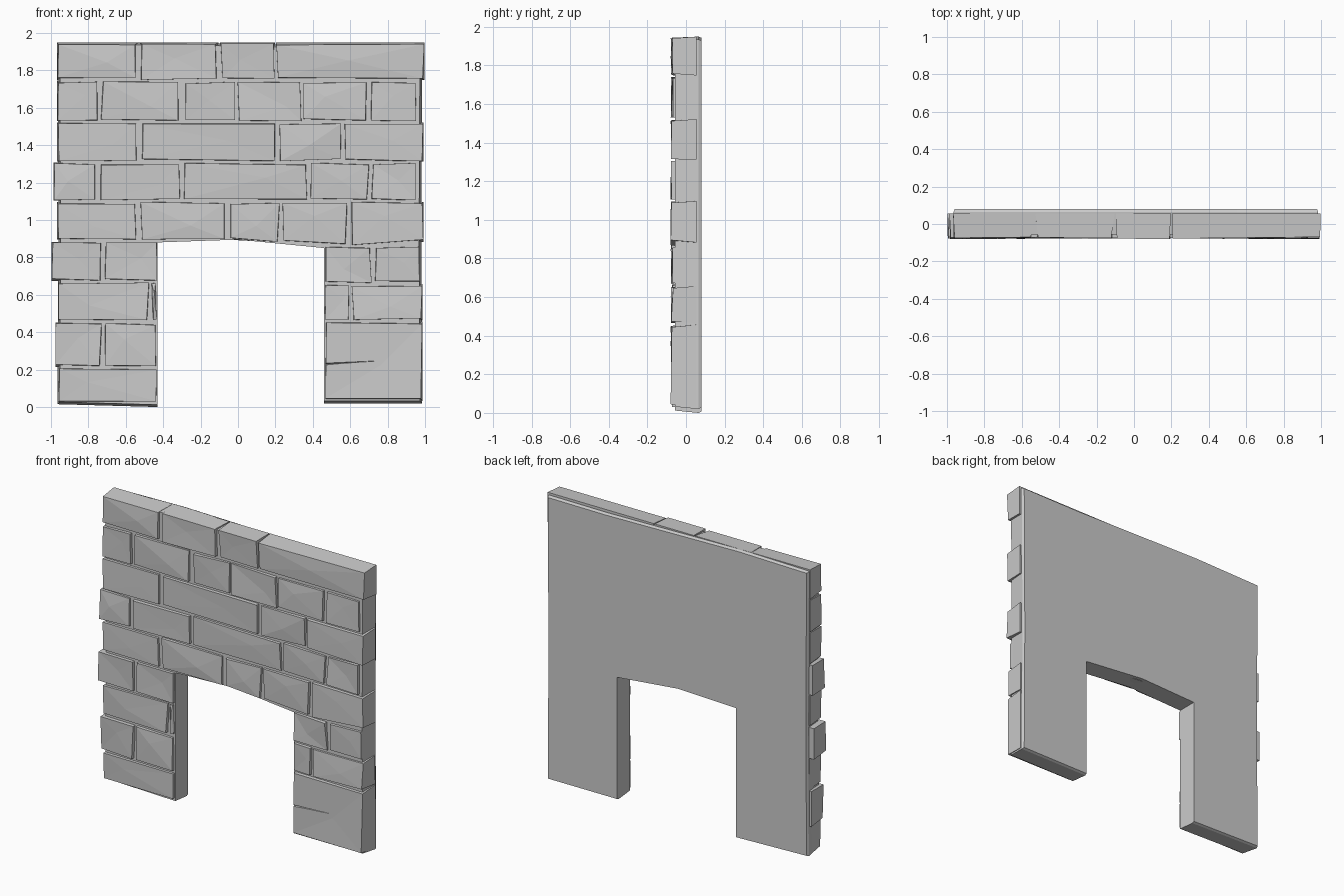
import bpy, bmesh, random
from mathutils import Vector

if "Cube" in bpy.data.objects:
    bpy.data.objects.remove(bpy.data.objects["Cube"])

random.seed(11)
BACK, FRONT, MORTAR = 0.08, -0.08, -0.056


def make_object(name, bm):
    bmesh.ops.recalc_face_normals(bm, faces=bm.faces)
    mesh = bpy.data.meshes.new(name)
    bm.to_mesh(mesh)
    bm.free()
    ob = bpy.data.objects.new(name, mesh)
    bpy.context.collection.objects.link(ob)
    return ob


def bridge(bm, a, b):
    for i in range(len(a)):
        j = (i + 1) % len(a)
        bm.faces.new((a[i], a[j], b[j], b[i]))


# Backing wall: doorway outline extruded, with a slightly chamfered back rim
outline = [(-0.965, 0.015), (-0.43, 0.0), (-0.43, 0.88), (0.0, 0.895), (0.46, 0.85),
           (0.46, 0.02), (0.985, 0.02), (0.98, 0.9), (0.985, 1.935), (0.55, 1.932),
           (0.2, 1.938), (-0.45, 1.95), (-0.965, 1.94), (-0.96, 0.9)]


def ring(bm, y, inset):
    verts = []
    for x, z in outline:
        if abs(x) > 0.9:
            x -= inset if x > 0 else -inset
        if z > 1.9:
            z -= inset
        if z < 0.1:
            z += inset
        verts.append(bm.verts.new((x, y, z)))
    return verts


bm = bmesh.new()
rings = [ring(bm, MORTAR, 0.012), ring(bm, 0.065, 0.0), ring(bm, BACK, 0.007)]
bridge(bm, rings[0], rings[1])
bridge(bm, rings[1], rings[2])
bm.faces.new(rings[0])
bm.faces.new(rings[2])
make_object("backing_wall", bm)


# One rough-cut stone: square back, uneven inset front corners, faceted face
def stone(name, x0, x1, z0, z1, fixed_left, fixed_right, lintel):
    def low(x):
        return 0.892 - 0.07 * min(max(x, 0), 0.5) if lintel and x < 0.7 else z0
    g = 0.003
    base = [(x0 + g, low(x0) + g), (x1 - g, low(x1) + g), (x1 - g, z1 - g), (x0 + g, z1 - g)]
    r = random.uniform
    bm = bmesh.new()
    back = [bm.verts.new((x, 0.055, z)) for x, z in base]
    front = []
    for i, (x, z) in enumerate(base):
        left, bottom = i in (0, 3), i in (0, 1)
        dx = r(0.001, 0.01) if (fixed_left if left else fixed_right) else r(0.002, 0.02)
        dz = r(0.001, 0.014)
        front.append(bm.verts.new((x + (dx if left else -dx), r(FRONT, -0.066),
                                   z + (dz if bottom else -dz))))
    t = r(0.25, 0.75)
    peak = bm.verts.new((x0 + (x1 - x0) * t, r(FRONT, -0.071), z0 + (z1 - z0) * r(0.35, 0.7)))
    bm.faces.new(back)
    bridge(bm, back, front)
    for i in range(4):
        bm.faces.new((front[i], front[(i + 1) % 4], peak))
    return make_object(name, bm)


# Courses: bottom, top, joint positions
courses = [
    (0.02, 0.21, [-0.965, -0.43]),
    (0.21, 0.455, [-0.98, -0.725, -0.43]),
    (0.03, 0.46, [0.46, 0.99]),
    (0.46, 0.67, [-0.965, -0.47, -0.43]),
    (0.46, 0.66, [0.46, 0.60, 0.99]),
    (0.67, 0.885, [-1.0, -0.72, -0.43]),
    (0.66, 0.865, [0.46, 0.72, 0.98]),
    (0.88, 1.10, [-0.97, -0.53, -0.06, 0.23, 0.59, 0.995]),
    (1.10, 1.31, [-0.99, -0.75, -0.30, 0.38, 0.71, 0.96]),
    (1.31, 1.525, [-0.97, -0.53, 0.21, 0.56, 0.995]),
    (1.525, 1.745, [-0.97, -0.74, -0.30, -0.01, 0.345, 0.70, 0.96]),
    (1.745, 1.952, [-0.97, -0.53, -0.10, 0.20, 1.0]),
]
stones = {}
for c, (z0, z1, xs) in enumerate(courses):
    for i in range(len(xs) - 1):
        name = f"stone_course_{c + 1}_{i + 1}"
        stones[name] = stone(name, xs[i], xs[i + 1], z0, z1, i == 0, i == len(xs) - 2, c == 7)

# Crack cut into the large foot stone of the right pier
bm = bmesh.new()
a = [bm.verts.new((0.44, y, z)) for y, z in ((-0.1, 0.215), (-0.1, 0.24), (-0.058, 0.228))]
b = [bm.verts.new((0.74, y, z)) for y, z in ((-0.1, 0.242), (-0.1, 0.25), (-0.07, 0.246))]
bridge(bm, a, b)
bm.faces.new(a)
bm.faces.new(b)
cutter = make_object("crack_cutter", bm)
cutter.hide_render = True
cutter.hide_viewport = False
cutter.display_type = 'WIRE'
mod = stones["stone_course_3_1"].modifiers.new("crack", 'BOOLEAN')
mod.object = cutter
mod.operation = 'DIFFERENCE'
mod.solver = 'EXACT'
